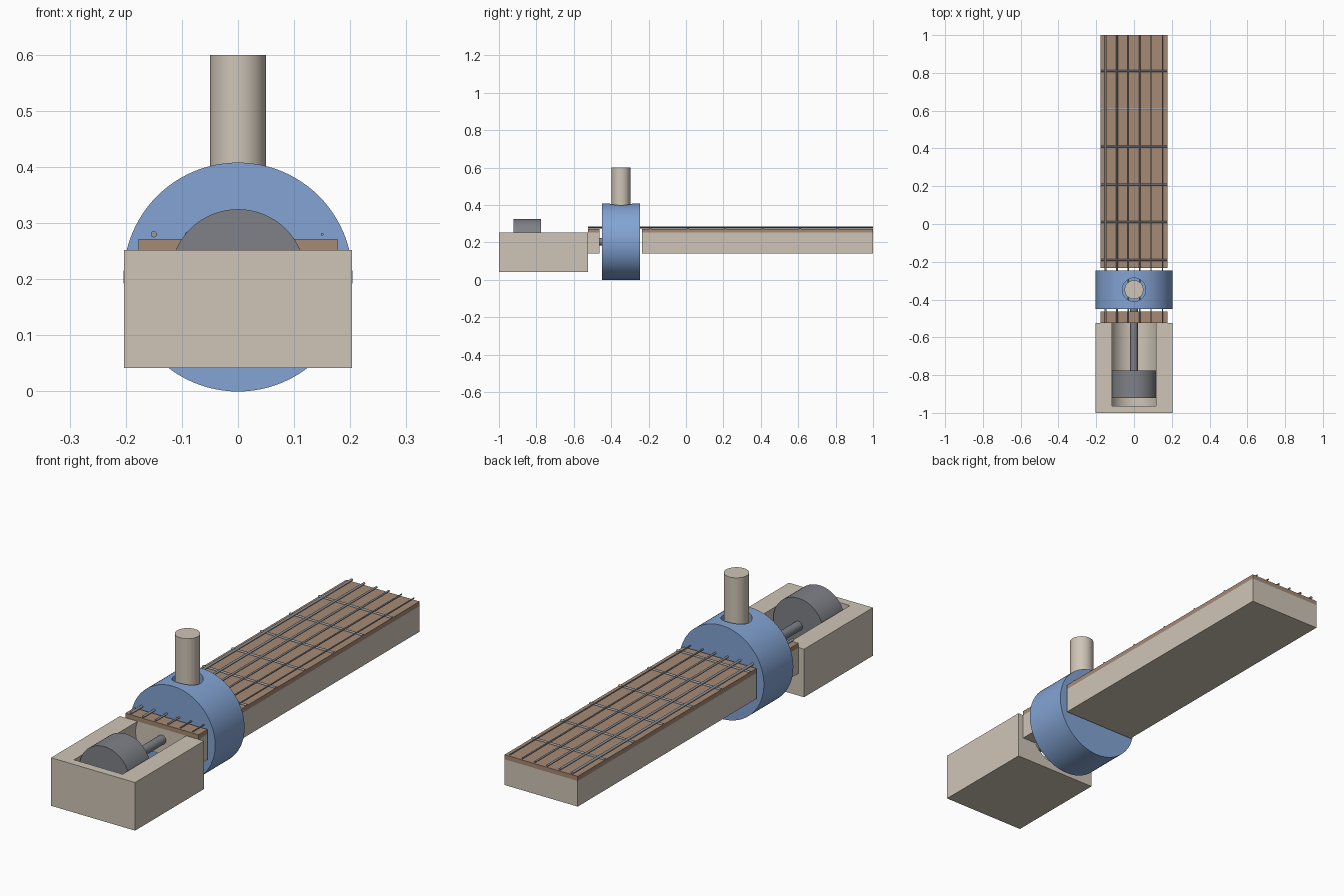
import bpy, math

if "Cube" in bpy.data.objects:
    bpy.data.objects.remove(bpy.data.objects["Cube"])


def material(name, rgb):
    def lin(c):
        c /= 255
        return c / 12.92 if c <= 0.04045 else ((c + 0.055) / 1.055) ** 2.4
    m = bpy.data.materials.new(name)
    m.diffuse_color = (*[lin(c) for c in rgb], 1)
    m.use_nodes = True
    m.node_tree.nodes["Principled BSDF"].inputs["Base Color"].default_value = m.diffuse_color
    return m


TAN = material("pale wood", (207, 197, 183))
BROWN = material("brown wood", (166, 138, 116))
BLUE = material("blue", (131, 164, 212))
GREY = material("dark metal", (127, 129, 135))
STEEL = material("string metal", (150, 154, 160))


def box(name, lo, hi, mat):
    bpy.ops.mesh.primitive_cube_add(size=1, location=[(a + b) / 2 for a, b in zip(lo, hi)])
    o = bpy.context.object
    o.name = name
    o.scale = [b - a for a, b in zip(lo, hi)]
    bpy.ops.object.transform_apply(location=False, rotation=False, scale=True)
    o.data.materials.append(mat)
    return o


def rod(name, axis, r, a, b, pos, mat, n=64):
    """Cylinder along an axis from a to b; pos gives the other two coordinates."""
    mid = (a + b) / 2
    loc, rot = {"x": ((mid, *pos), (0, math.pi / 2, 0)),
                "y": ((pos[0], mid, pos[1]), (math.pi / 2, 0, 0)),
                "z": ((*pos, mid), (0, 0, 0))}[axis]
    bpy.ops.mesh.primitive_cylinder_add(vertices=n, radius=r, depth=b - a,
                                        location=loc, rotation=rot)
    o = bpy.context.object
    o.name = name
    o.data.materials.append(mat)
    bpy.ops.object.shade_smooth_by_angle(angle=math.radians(35))
    return o


def cut(target, cutter):
    mod = target.modifiers.new("cut", "BOOLEAN")
    mod.operation = "DIFFERENCE"
    mod.solver = "EXACT"
    mod.object = cutter
    bpy.ops.object.select_all(action="DESELECT")
    target.select_set(True)
    bpy.context.view_layer.objects.active = target
    bpy.ops.object.modifier_apply(modifier="cut")
    bpy.data.objects.remove(cutter)
    bpy.ops.object.shade_smooth_by_angle(angle=math.radians(35))


AXIS_Z = 0.204          # height of the shaft
BODY_END = -0.525
POST_Y = -0.348

# body block with a round trough, open at the back
body = box("body", (-0.203, -1, 0.042), (0.203, BODY_END, 0.252), TAN)
cut(body, rod("trough_cutter", "y", 0.127, -0.964, -0.4, (0, AXIS_Z), TAN))

# rotor and drive shaft
rod("rotor", "y", 0.121, -0.922, -0.775, (0, AXIS_Z), GREY)
rod("drive_shaft", "y", 0.02, -0.78, -0.44, (0, AXIS_Z), GREY, 32)

# large wheel with a socket for the post
wheel = rod("wheel", "y", 0.204, -0.449, -0.246, (0, AXIS_Z), BLUE, 96)
cut(wheel, rod("socket_cutter", "z", 0.062, 0.204, 0.5, (0, POST_Y), BLUE))
rod("post", "z", 0.05, 0.2, 0.6, (0, POST_Y), TAN)

# neck and short bridge section, each with a fingerboard
for part, y0, y1 in (("bridge", BODY_END, -0.463), ("neck", -0.234, 1)):
    box(part, (-0.177, y0, 0.14), (0.177, y1, 0.252), TAN)
    box(part + "_fingerboard", (-0.177, y0, 0.252), (0.177, y1, 0.272), BROWN)

# frets
for i in range(6):
    rod("fret", "x", 0.005, -0.177, 0.177, (-0.19 + 0.2 * i, 0.273), STEEL, 12)

# six strings, thinner toward the right
for i in range(6):
    rod("string", "y", 0.0055 - 0.0006 * i, BODY_END, 1, (-0.15 + 0.06 * i, 0.28), STEEL, 12)
